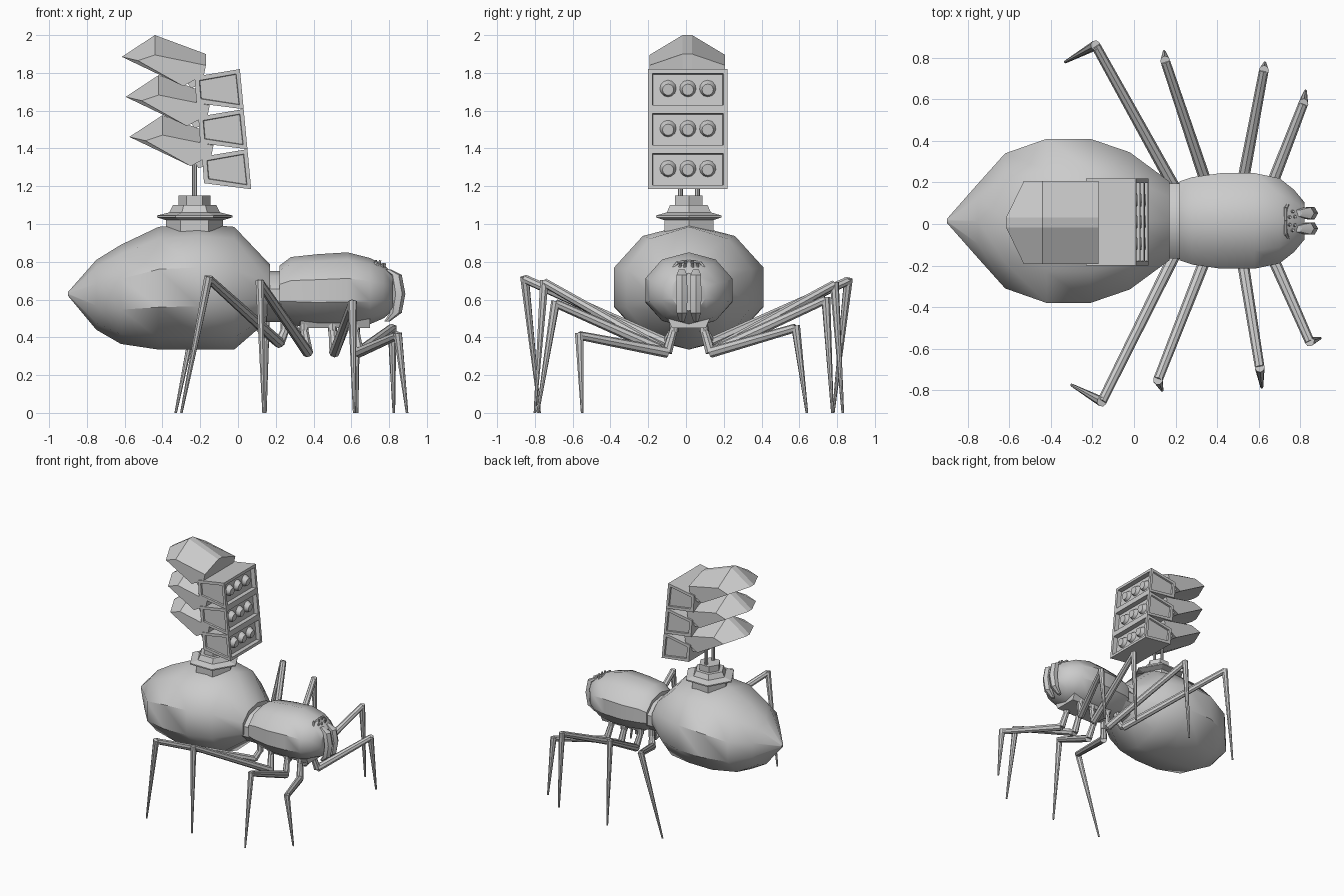
import bpy, bmesh, math
from mathutils import Vector

cube = bpy.data.objects.get("Cube")
if cube:
    bpy.data.objects.remove(cube)

grey = bpy.data.materials.new("plain grey")
grey.use_nodes = True
COL = (0.6, 0.6, 0.6, 1)
grey.diffuse_color = COL
grey.node_tree.nodes["Principled BSDF"].inputs["Base Color"].default_value = COL
CY = 0.015  # middle line of the body


def finish(name, bm, smooth=None):
    bmesh.ops.recalc_face_normals(bm, faces=bm.faces)
    me = bpy.data.meshes.new(name)
    bm.to_mesh(me)
    bm.free()
    me.materials.append(grey)
    ob = bpy.data.objects.new(name, me)
    bpy.context.collection.objects.link(ob)
    if smooth:
        bpy.ops.object.select_all(action='DESELECT')
        ob.select_set(True)
        bpy.context.view_layer.objects.active = ob
        bpy.ops.object.shade_smooth_by_angle(angle=math.radians(smooth))
    return ob


def loft(bm, rings):
    """Skin a row of equal-length point rings and cap both ends."""
    rows = [[bm.verts.new(p) for p in r] for r in rings]
    n = len(rows[0])
    for a, b in zip(rows, rows[1:]):
        for i in range(n):
            j = (i + 1) % n
            bm.faces.new((a[i], a[j], b[j], b[i]))
    bm.faces.new(rows[0])
    bm.faces.new(rows[-1])


def body(name, stations, sides=10, smooth=40):
    """Stations along x: (x, bottom z, top z, half width)."""
    rings = []
    for x, lo, hi, w in stations:
        ring = []
        for i in range(sides):
            a = math.pi / 2 + i * math.tau / sides
            ring.append((x, CY + w / 0.951 * math.cos(a),
                         (lo + hi) / 2 + (hi - lo) / 2 * math.sin(a)))
        rings.append(ring)
    bm = bmesh.new()
    loft(bm, rings)
    return finish(name, bm, smooth)


def rod(bm, a, b, r1, r2, sides=8):
    a, b = Vector(a), Vector(b)
    q = (b - a).to_track_quat('Z', 'Y')
    def ring(c, r):
        return [c + q @ Vector((r * math.cos(t), r * math.sin(t), 0))
                for t in (i * math.tau / sides for i in range(sides))]
    loft(bm, [ring(a, r1), ring(b, r2)])


# Abdomen, waist and head
body("abdomen", [(-0.9, 0.62, 0.64, 0.01), (-0.75, 0.44, 0.81, 0.18),
                 (-0.62, 0.365, 0.89, 0.325), (-0.42, 0.335, 0.985, 0.395),
                 (-0.21, 0.335, 1.0, 0.395), (-0.02, 0.335, 0.985, 0.33),
                 (0.17, 0.5, 0.785, 0.19)])
body("waist", [(0.15, 0.48, 0.75, 0.18), (0.24, 0.48, 0.75, 0.18)])
body("head", [(0.22, 0.49, 0.78, 0.19), (0.28, 0.465, 0.825, 0.21),
              (0.42, 0.45, 0.84, 0.23), (0.58, 0.45, 0.85, 0.23),
              (0.70, 0.47, 0.82, 0.205), (0.77, 0.5, 0.785, 0.15),
              (0.82, 0.54, 0.74, 0.09)])

# Belly plate that carries the legs
bm = bmesh.new()
loft(bm, [[(x, CY + s * w, z) for x, s in ((0.33, -1), (0.7, -1), (0.7, 1), (0.33, 1))]
          for z, w in ((0.45, 0.09), (0.52, 0.12))])
finish("belly_plate", bm)

# Curved jaws on the face
for side, s in (("left", 1), ("right", -1)):
    bm = bmesh.new()
    rings = []
    for x, z, r in ((0.79, 0.76, 0.018), (0.835, 0.73, 0.032), (0.852, 0.63, 0.034),
                    (0.835, 0.53, 0.032), (0.79, 0.485, 0.015)):
        rings.append([(x + r * math.cos(t), CY + s * 0.037 + r * math.sin(t), z)
                      for t in (i * math.tau / 6 for i in range(6))])
    loft(bm, rings)
    finish(side + "_jaw", bm, 30)

# Small eyes and the brow above them
bm = bmesh.new()
for x, z, y in ((0.745, 0.80, 0.018), (0.77, 0.785, 0.02), (0.76, 0.785, 0.045)):
    for s in (-1, 1):
        rod(bm, (x, CY + s * y, z - 0.02), (x + 0.008, CY + s * y, z + 0.008), 0.01, 0.006)
finish("eyes", bm, 30)
bm = bmesh.new()
for s in (-1, 1):
    rod(bm, (0.73, CY, 0.802), (0.73, CY + s * 0.06, 0.795), 0.009, 0.009, 6)
    rod(bm, (0.73, CY + s * 0.06, 0.795), (0.75, CY + s * 0.1, 0.75), 0.009, 0.006, 6)
finish("brow", bm)

# Legs: hip top x, hip low point (x, z), knee, foot
LEGS = [
    ("rear_left", 0.25, (0.22, 0.37), (-0.185, 0.86, 0.70), (-0.33, 0.78)),
    ("mid_rear_left", 0.35, (0.37, 0.32), (0.15, 0.785, 0.68), (0.145, 0.83)),
    ("mid_front_left", 0.5, (0.51, 0.32), (0.625, 0.74, 0.60), (0.63, 0.775)),
    ("front_left", 0.62, (0.64, 0.32), (0.815, 0.58, 0.45), (0.825, 0.64)),
    ("rear_right", 0.25, (0.22, 0.37), (-0.155, -0.855, 0.71), (-0.3, -0.775)),
    ("mid_rear_right", 0.35, (0.37, 0.32), (0.115, -0.75, 0.69), (0.135, -0.80)),
    ("mid_front_right", 0.5, (0.51, 0.32), (0.605, -0.69, 0.58), (0.615, -0.785)),
    ("front_right", 0.62, (0.64, 0.32), (0.845, -0.565, 0.41), (0.895, -0.55)),
]
for name, top_x, (hx, hz), knee, (fx, fy) in LEGS:
    s = 1 if knee[1] > 0 else -1
    hip = (hx, CY + s * 0.115, hz)
    bm = bmesh.new()
    rod(bm, (top_x, CY + s * 0.075, 0.5), (top_x, CY + s * 0.08, 0.43), 0.026, 0.024)
    rod(bm, (top_x, CY + s * 0.08, 0.44), hip, 0.022, 0.027)
    rod(bm, hip, knee, 0.029, 0.023)
    rod(bm, Vector(knee) + Vector((0, 0, 0.012)), (fx, fy, 0), 0.024, 0.007)
    finish(name + "_leg", bm, 40)

# Turret base: stacked hexagons, then two posts
TX = -0.23
bm = bmesh.new()
for z1, z2, r1, r2 in ((0.95, 1.03, 0.15, 0.15), (1.02, 1.035, 0.15, 0.2),
                       (1.035, 1.045, 0.2, 0.2), (1.045, 1.06, 0.2, 0.14),
                       (1.05, 1.1, 0.14, 0.115), (1.1, 1.15, 0.085, 0.085)):
    loft(bm, [[(TX + r * math.cos(t), CY + r * math.sin(t), z)
               for t in (i * math.tau / 6 for i in range(6))] for z, r in ((z1, r1), (z2, r2))])
finish("turret_base", bm)
bm = bmesh.new()
for s in (-1, 1):
    rod(bm, (TX, CY + s * 0.045, 1.13), (TX, CY + s * 0.045, 1.45), 0.013, 0.013)
finish("turret_posts", bm, 40)

# Launcher: three boxes, each with a ridged hood behind
STEP = Vector((0.02, 0, -0.212))
BOX = [(0.01, 1.82), (0.03, 1.608), (-0.22, 1.64), (-0.23, 1.78)]
EDGE = [(-0.53, 1.865), (-0.44, 1.895), (-0.17, 1.84), (-0.18, 1.79), (-0.29, 1.73)]
RIDGE = [(-0.615, 1.885), (-0.44, 2.0), (-0.17, 1.90), (-0.18, 1.79), (-0.29, 1.76)]
for k, level in enumerate(("top", "middle", "bottom")):
    off = STEP * k
    bm = bmesh.new()
    loft(bm, [[Vector((x, y, z)) + off for x, z in BOX] for y in (-0.2, 0.22)])
    bmesh.ops.recalc_face_normals(bm, faces=bm.faces)
    bm.faces.ensure_lookup_table()
    panels = [f for f in bm.faces if abs(f.normal.y) > 0.9 or f.normal.x > 0.9]
    for f in panels:
        deep = -0.035 if f.normal.x > 0.9 else -0.012
        bmesh.ops.inset_individual(bm, faces=[f], thickness=0.032)
        bmesh.ops.inset_individual(bm, faces=[f], thickness=0.004, depth=deep)
    finish(level + "_launch_box", bm)

    bm = bmesh.new()
    for i in (-1, 0, 1):
        c = Vector((-0.03, 0.01 + i * 0.105, 1.715)) + off
        rod(bm, c, c + Vector((0.045, 0, -0.004)), 0.05, 0.03, 12)
    finish(level + "_rocket_noses", bm, 30)

    bm = bmesh.new()
    loft(bm, [[Vector((x, 0.007 + y, z)) + off for x, z in prof]
              for y, prof in ((-0.2, EDGE), (-0.025, RIDGE), (0.025, RIDGE), (0.2, EDGE))])
    finish(level + "_hood", bm)
    # Short link between box and hood
    bm = bmesh.new()
    loft(bm, [[Vector((x, y, z)) + off for x, z in
               ((-0.27, 1.75), (-0.18, 1.80), (-0.18, 1.74), (-0.25, 1.72))] for y in (-0.17, 0.19)])
    finish(level + "_link", bm)
